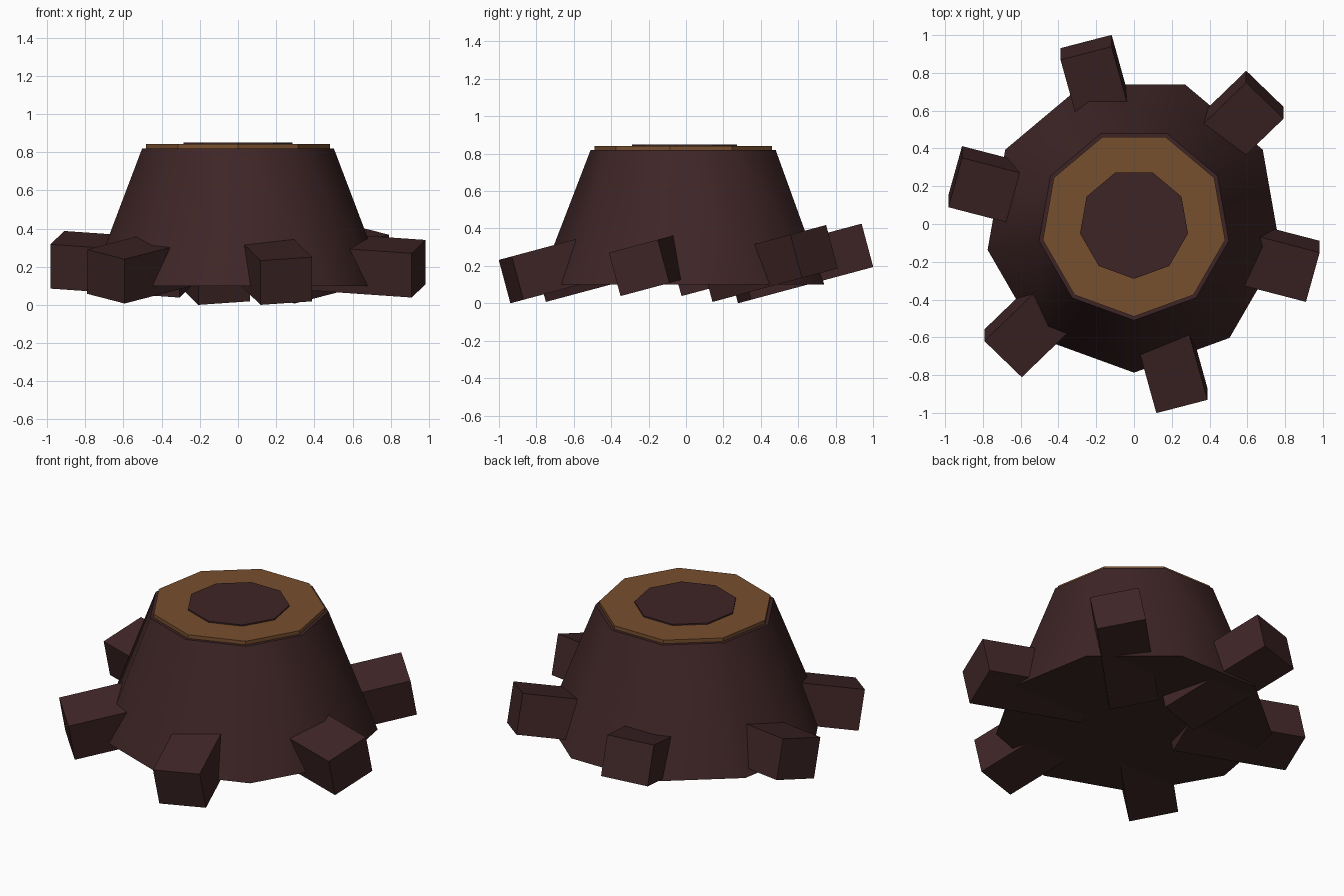
import bpy
from math import radians, cos, sin, pi
from mathutils import Matrix, Vector

cube = bpy.data.objects.get("Cube")
if cube:
    bpy.data.objects.remove(cube, do_unlink=True)


def material(name, rgb):
    mat = bpy.data.materials.new(name)
    mat.use_nodes = True
    colour = (*rgb, 1)
    mat.diffuse_color = colour
    mat.node_tree.nodes["Principled BSDF"].inputs["Base Color"].default_value = colour
    return mat


bark = material("dark bark", (0.049, 0.0185, 0.019))
wood = material("cut wood", (0.186, 0.079, 0.028))


def nine_sided(name, bottom_radius, top_radius, z0, z1, mat):
    """Nine-sided frustum with one corner pointing to the front."""
    bpy.ops.mesh.primitive_cone_add(vertices=9, radius1=bottom_radius, radius2=top_radius,
                                    depth=z1 - z0, location=(0, 0, (z0 + z1) / 2))
    obj = bpy.context.object
    obj.name = name
    # Turn so that a corner lies on the -y axis
    obj.data.transform(Matrix.Rotation(pi, 4, "Z"))
    obj.data.materials.append(mat)
    return obj


# Trunk with smooth sides and crisp rims
trunk = nine_sided("trunk", 0.787, 0.51, 0.10, 0.82, bark)
bpy.ops.object.shade_smooth_by_angle(angle=radians(50))

# Cut top: pale ring and dark core
nine_sided("cut_ring", 0.49, 0.49, 0.80, 0.842, wood)
nine_sided("dark_core", 0.29, 0.29, 0.82, 0.85, bark)

# Six blocky roots, all leaning the same way
lean = Matrix.Rotation(radians(15), 4, "X")
for i in range(6):
    angle = radians(60 * i - 15)
    place = Matrix.Translation(Vector((0.63 * cos(angle), 0.63 * sin(angle), 0.213)))
    bpy.ops.mesh.primitive_cube_add(size=1)
    root = bpy.context.object
    root.name = f"root_{i + 1}"
    root.data.transform(Matrix.Diagonal((0.70, 0.28, 0.24, 1)))
    root.matrix_world = place @ lean @ Matrix.Rotation(angle, 4, "Z")
    root.data.materials.append(bark)
